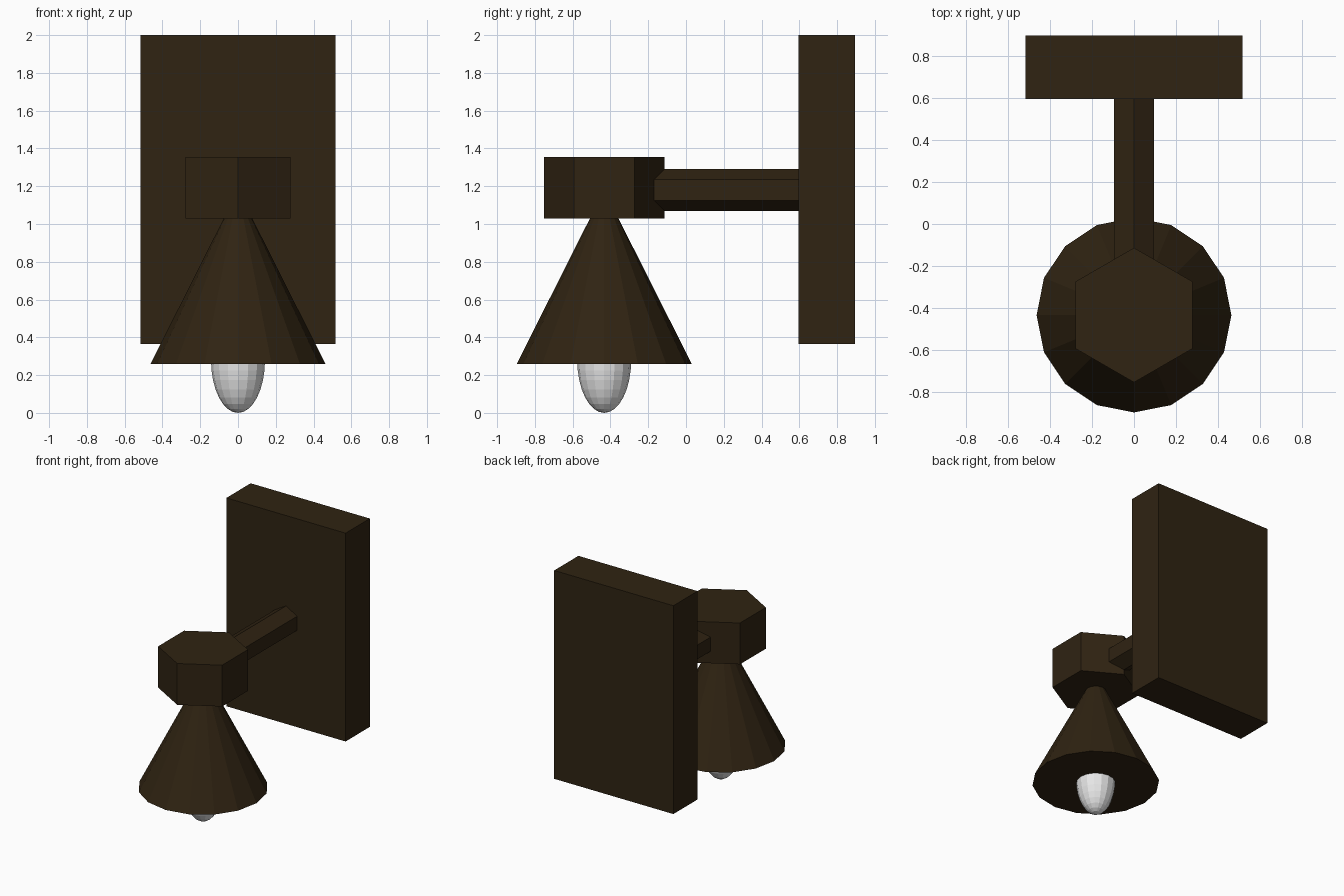
import bpy, math

if "Cube" in bpy.data.objects:
    bpy.data.objects.remove(bpy.data.objects["Cube"])


def make_material(name, rgb):
    m = bpy.data.materials.new(name)
    m.diffuse_color = (*rgb, 1.0)
    m.use_nodes = True
    m.node_tree.nodes["Principled BSDF"].inputs["Base Color"].default_value = m.diffuse_color
    return m


bronze = make_material("dark bronze", (0.029, 0.017, 0.006))
glass = make_material("bulb white", (0.8, 0.8, 0.8))


def finish(name, mat):
    ob = bpy.context.object
    ob.name = name
    ob.data.materials.append(mat)
    return ob


def tapered(name, sides, r_start, r_end, depth, loc, rot=(0, 0, 0)):
    bpy.ops.mesh.primitive_cone_add(vertices=sides, radius1=r_start, radius2=r_end,
                                    depth=depth, location=loc, rotation=rot)
    return finish(name, bronze)


LAMP_Y = -0.433

# Wall plate
bpy.ops.mesh.primitive_cube_add(size=1, location=(0, 0.745, 1.183))
plate = finish("wall_plate", bronze)
plate.scale = (1.034, 0.30, 1.634)

# Hexagonal arm from the plate into the cap
tapered("arm", 6, 0.111, 0.111, 0.92, (0, 0.16, 1.18), (math.pi / 2, 0, 0))

# Hexagonal cap over the shade
tapered("cap", 6, 0.32, 0.32, 0.324, (0, LAMP_Y, 1.192))

# Conical shade with a closed base, its tip hidden in the cap
tapered("shade", 16, 0.463, 0.03, 0.86, (0, LAMP_Y, 0.26 + 0.43))

# Bulb
bpy.ops.mesh.primitive_uv_sphere_add(segments=16, ring_count=16, radius=1,
                                     location=(0, LAMP_Y, 0.28))
bulb = finish("bulb", glass)
bulb.scale = (0.143, 0.143, 0.28)
